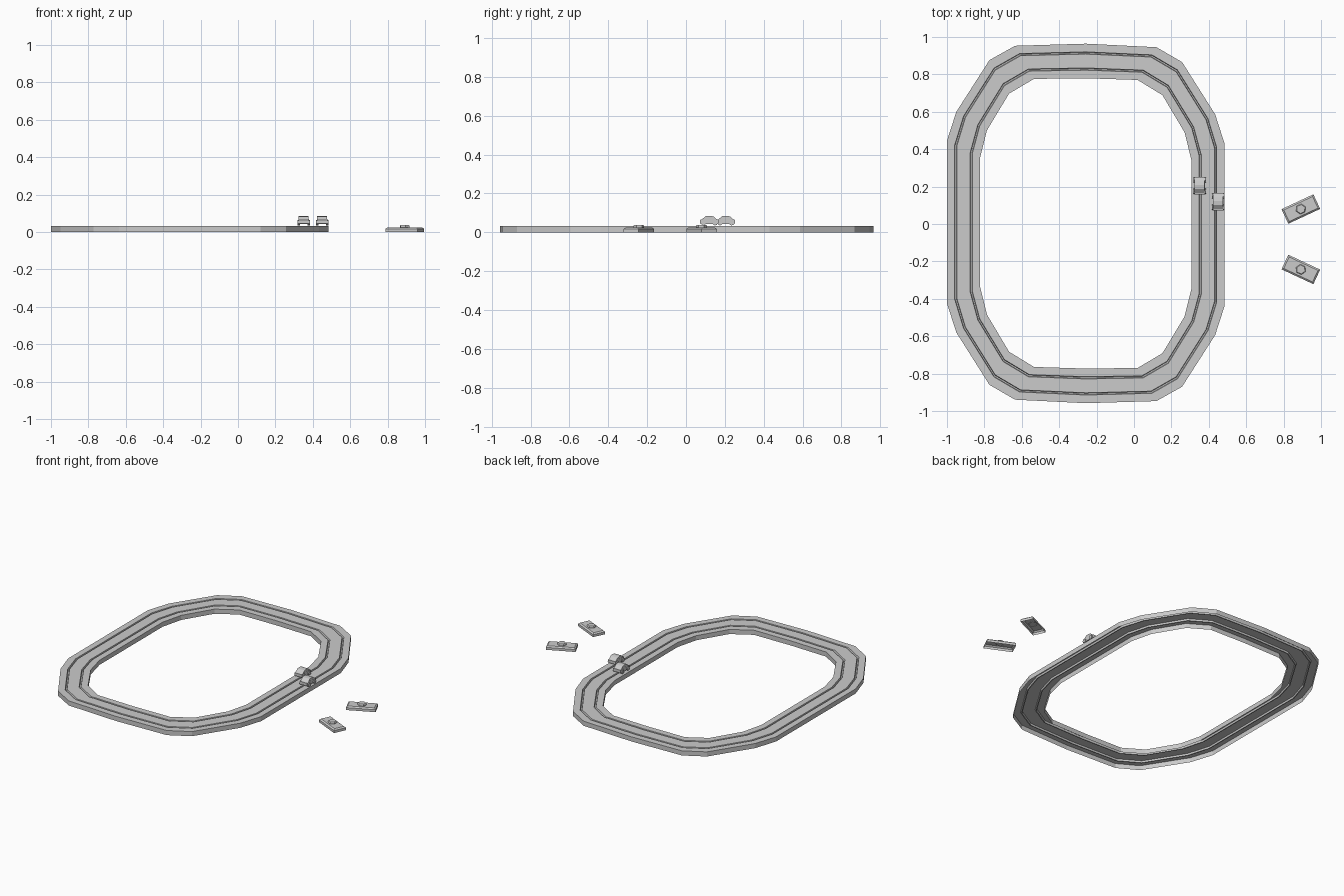
import bpy, bmesh
from math import sin, cos, pi, radians

if "Cube" in bpy.data.objects:
    bpy.data.objects.remove(bpy.data.objects["Cube"])


def make(name, verts, faces, loc=(0, 0, 0), rot=0):
    me = bpy.data.meshes.new(name)
    me.from_pydata(verts, [], faces)
    bm = bmesh.new()
    bm.from_mesh(me)
    bmesh.ops.recalc_face_normals(bm, faces=bm.faces)
    bm.to_mesh(me)
    bm.free()
    ob = bpy.data.objects.new(name, me)
    ob.location = loc
    ob.rotation_euler = (0, 0, rot)
    bpy.context.collection.objects.link(ob)
    return ob


def loft(name, rings, cap_top=True, cap_bottom=False, **kw):
    n = len(rings[0])
    verts = [p for r in rings for p in r]
    faces = [(k * n + i, k * n + (i + 1) % n, (k + 1) * n + (i + 1) % n, (k + 1) * n + i)
             for k in range(len(rings) - 1) for i in range(n)]
    if cap_top:
        faces.append(tuple(range((len(rings) - 1) * n, len(rings) * n)))
    if cap_bottom:
        faces.append(tuple(reversed(range(n))))
    return make(name, verts, faces, **kw)


# track loop: one quarter of each edge, mirrored into a full ring
outer_q = [(.742, .435), (.692, .59), (.515, .868), (.378, .946), (0, .961)]
inner_q = [(.565, .345), (.528, .493), (.41, .69), (.277, .77), (0, .776)]


def full_ring(q):
    half = q + [(-x, y) for x, y in reversed(q[:-1])]
    ring = half + [(x, -y) for x, y in reversed(half)]
    return [(x - .258, y + .003 - .01 * x) for x, y in ring]


outer, inner = full_ring(outer_q), full_ring(inner_q)
# cross-section: fraction across the track, height (open underneath, two slots)
section = [(0, 0), (0, .032), (.235, .032), (.25, .02), (.285, .02), (.30, .032),
           (.70, .032), (.715, .02), (.75, .02), (.765, .032), (1, .032), (1, 0)]
loft("track", [[(a[0] + (b[0] - a[0]) * t, a[1] + (b[1] - a[1]) * t, z)
                for a, b in zip(outer, inner)] for t, z in section], cap_top=False)


# cars: profile along y, extruded across x, with four wheels
def extrude_x(name, prof, w0, w1, loc):
    return loft(name, [[(w0, y, z) for y, z in prof], [(w1, y, z) for y, z in prof]],
                cap_bottom=True, loc=loc)


for n, (cx, cy) in enumerate([(.351, .205), (.45, .12)]):
    tag = "_%d" % (n + 1)
    loc = (cx, cy, 0)
    body = [(-.047, .044), (-.02, .042), (.02, .042), (.047, .044), (.047, .064),
            (.025, .069), (-.025, .069), (-.047, .064)]
    extrude_x("car_body" + tag, body, -.028, .028, loc)
    cabin = [(-.042, .064), (.042, .064), (.022, .081), (.004, .085), (-.018, .083)]
    extrude_x("car_cabin" + tag, cabin, -.027, .027, loc)
    for sx in (-1, 1):
        for wy in (-.03, .03):
            wheel = [(wy + .014 * cos(a * pi / 4), .049 + .014 * sin(a * pi / 4))
                     for a in range(8)]
            extrude_x("car_wheel" + tag, wheel, sx * .02, sx * .034, loc)


# hand controllers: bevelled shell with a six-sided button
def rect(w, h, z):
    return [(-w, -h, z), (w, -h, z), (w, h, z), (-w, h, z)]


for n, (cy, ang) in enumerate([(.08, 25), (-.243, -25)]):
    kw = dict(loc=(.892, cy, 0), rot=radians(ang))
    tag = "_%d" % (n + 1)
    loft("controller" + tag, [rect(.094, .043, 0), rect(.094, .043, .017),
                              rect(.085, .034, .025)], **kw)
    loft("button" + tag, [[(r * cos(a * pi / 3), r * sin(a * pi / 3), z) for a in range(6)]
                          for r, z in ((.028, .022), (.028, .033), (.024, .038))], **kw)
